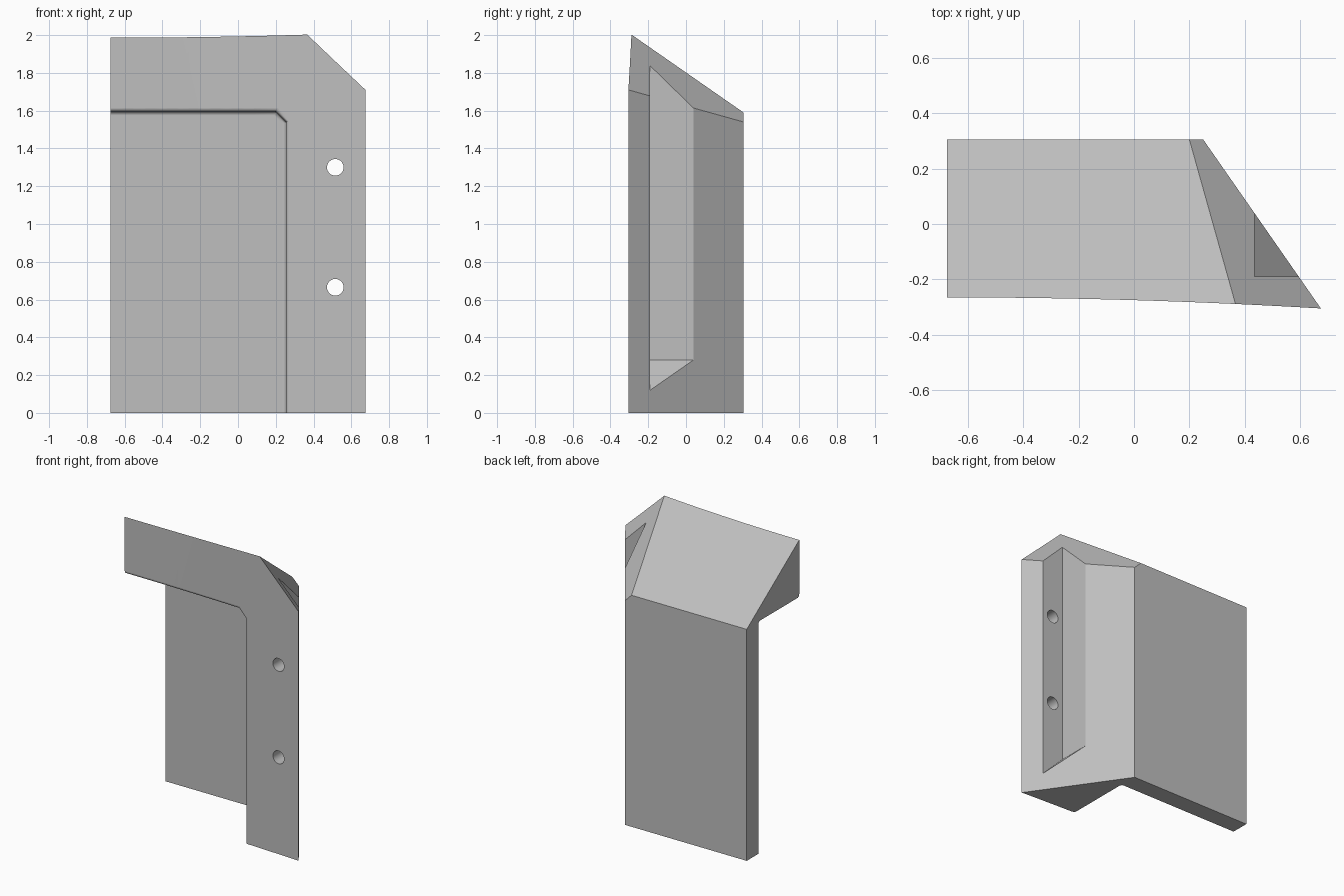
import bpy, bmesh, math
from mathutils import Vector

default = bpy.data.objects.get("Cube")
if default:
    bpy.data.objects.remove(default, do_unlink=True)

HX, HY = 0.675, 0.305      # half width, half depth
PLATE_Y = 0.18             # front of the back plate
R = 0.02                   # fillet radius
STEPS = 6

grey = bpy.data.materials.new("plain_grey")
grey.use_nodes = True
COLOUR = (0.52, 0.52, 0.52, 1)
grey.diffuse_color = COLOUR
grey.node_tree.nodes["Principled BSDF"].inputs["Base Color"].default_value = COLOUR


def front_y(x):
    """Gently curved front face."""
    return -0.265 - 0.04 * ((x + HX) / (2 * HX)) ** 2


def add_object(name, bm):
    bmesh.ops.recalc_face_normals(bm, faces=bm.faces)
    mesh = bpy.data.meshes.new(name)
    bm.to_mesh(mesh)
    bm.free()
    mesh.materials.append(grey)
    obj = bpy.data.objects.new(name, mesh)
    bpy.context.collection.objects.link(obj)
    return obj


def loft(loops):
    """Closed solid through a series of equal-length loops."""
    bm = bmesh.new()
    rings = [[bm.verts.new(p) for p in loop] for loop in loops]
    n = len(rings[0])
    for a, b in zip(rings, rings[1:]):
        for i in range(n):
            j = (i + 1) % n
            bm.faces.new((a[i], a[j], b[j], b[i]))
    bm.faces.new(rings[0])
    bm.faces.new(rings[-1])
    return bm


def slice_off(bm, point, normal):
    """Remove everything beyond a plane and cap the cut."""
    geom = bm.verts[:] + bm.edges[:] + bm.faces[:]
    cut = bmesh.ops.bisect_plane(bm, geom=geom, plane_co=point, plane_no=normal,
                                 clear_outer=True)["geom_cut"]
    edges = [e for e in cut if isinstance(e, bmesh.types.BMEdge)]
    bmesh.ops.holes_fill(bm, edges=edges, sides=0)


# Body: plan outline raised up, then sloped top and chamfered corner
xs = [-HX + 2 * HX * i / 16 for i in range(17)]
plan = [(x, front_y(x)) for x in xs] + [(0.25, HY), (-HX, HY)]
bm = loft([[(x, y, z) for x, y in plan] for z in (0, 2.6)])
bmesh.ops.recalc_face_normals(bm, faces=bm.faces)
slice_off(bm, Vector((0, HY, 1.59)), Vector((0, 0.695, 1)))
slice_off(bm, Vector((0.2, HY, 1.59)), Vector((1, 0.9754, 1)))
body = add_object("corner_bracket", bm)

# Recess behind the flange: (x, z, outward x, outward z), filleted front and back
k = math.tan(math.pi / 8)
outline = [(-0.72 + 0.92 * i / 8, 1.595, 0, 1) for i in range(8)]
outline += [(0.2, 1.595, k, 1), (0.255, 1.54, 1, k), (0.255, -0.1, 1, 0), (-0.72, -0.1, 0, 0)]


def section(offset, y_of_x):
    return [(x + offset * ox, y_of_x(x), z + offset * oz) for x, z, ox, oz in outline]


angles = [math.pi / 2 * i / STEPS for i in range(STEPS + 1)]
loops = [section(-R + R * math.cos(t), lambda x, t=t: PLATE_Y - R + R * math.sin(t))
         for t in reversed(angles)]
loops += [section(R - R * math.cos(t), lambda x, t=t: front_y(x) + R - R * math.sin(t))
          for t in angles]
loops.append(section(R, lambda x: front_y(x) - 0.1))
cutters = [add_object("recess_cutter", loft(loops))]

# Side pocket with a 45 degree floor, open at the top
pocket = [(0.435, 0.28), (0.935, -0.22), (0.935, 2.3), (0.435, 2.3)]
cutters.append(add_object("pocket_cutter", loft(
    [[(x, y, z) for x, z in pocket] for y in (-0.19, 0.4)])))

# Two screw holes through the flange
for hole_z in (0.665, 1.3):
    ring = [(0.515 + 0.044 * math.cos(math.tau * i / 32),
             hole_z + 0.044 * math.sin(math.tau * i / 32)) for i in range(32)]
    cutters.append(add_object("hole_cutter", loft(
        [[(x, y, z) for x, z in ring] for y in (-0.5, -0.1)])))

bpy.ops.object.select_all(action="DESELECT")
bpy.context.view_layer.objects.active = body
body.select_set(True)
for cutter in cutters:
    mod = body.modifiers.new("cut", "BOOLEAN")
    mod.operation = "DIFFERENCE"
    mod.solver = "EXACT"
    mod.object = cutter
    cutter.hide_render = True
    bpy.ops.object.modifier_apply(modifier=mod.name)
for cutter in cutters:
    bpy.data.objects.remove(cutter, do_unlink=True)

# Smooth fillets and holes, flat large faces
bpy.ops.object.shade_smooth_by_angle(angle=math.radians(25))
weighted = body.modifiers.new("weighted_normals", "WEIGHTED_NORMAL")
weighted.keep_sharp = True
